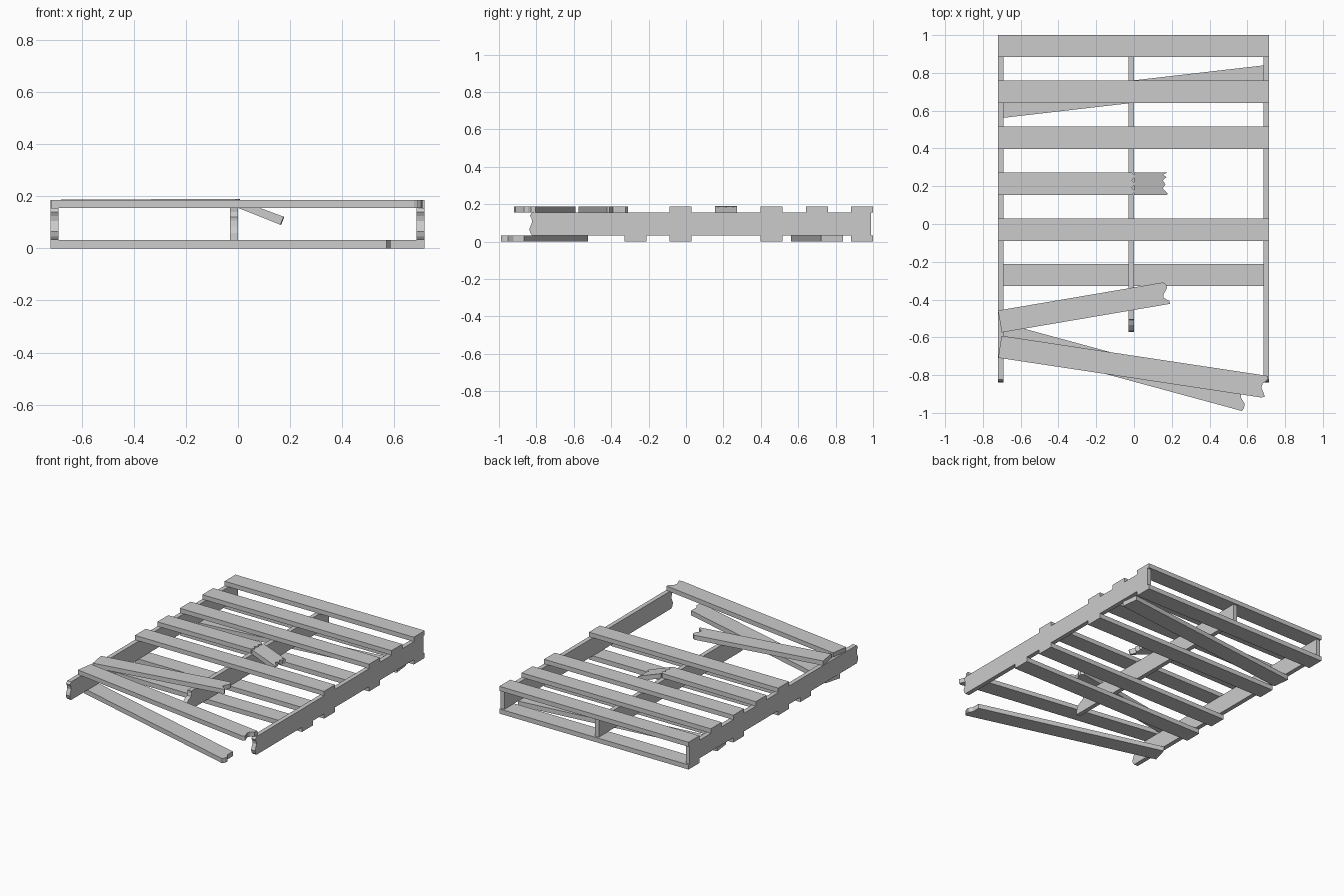
import bpy, bmesh
from mathutils import Vector

if "Cube" in bpy.data.objects:
    bpy.data.objects.remove(bpy.data.objects["Cube"])

X0, X1 = -0.72, 0.716
TOP = (0.156, 0.187)
BOT = (0.0, 0.032)
W = 0.118


def prism(name, outline, axis, lo, hi):
    """Extrude a 2D outline along an axis: z -> (x,y), x -> (y,z)."""
    bm = bmesh.new()
    pts = [(a, b, lo) if axis == 'z' else (lo, a, b) for a, b in outline]
    face = bm.faces.new([bm.verts.new(p) for p in pts])
    ret = bmesh.ops.extrude_face_region(bm, geom=[face])
    d = Vector((0, 0, hi - lo)) if axis == 'z' else Vector((hi - lo, 0, 0))
    bmesh.ops.translate(bm, vec=d, verts=[v for v in ret['geom'] if isinstance(v, bmesh.types.BMVert)])
    bmesh.ops.recalc_face_normals(bm, faces=bm.faces[:])
    me = bpy.data.meshes.new(name)
    bm.to_mesh(me)
    bm.free()
    ob = bpy.data.objects.new(name, me)
    bpy.context.collection.objects.link(ob)
    return ob


def board(name, start, end, z, jag=((0, -1), (0, 1))):
    """Board between two centre points; jag lists (offset along, side -1..1) at its far end."""
    a, b = Vector(start), Vector(end)
    d = (b - a).normalized()
    n = Vector((-d.y, d.x)) * W / 2
    pts = [a + n, a - n] + [b + d * o + n * s for o, s in jag]
    return prism(name, [tuple(p) for p in pts], 'z', *z)


# Whole deck boards, top and bottom
for i, y in enumerate((0.942, 0.7, 0.457, -0.03)):
    board(f"top_board_{i}", (X0, y), (X1, y), TOP)
for i, y in enumerate((0.942, 0.457, -0.03, -0.27)):
    board(f"bottom_board_{i}", (X0, y), (X1, y), BOT)

# Skewed loose boards
board("skewed_bottom_board", (-0.705, 0.62), (0.692, 0.781), BOT)
board("skewed_top_board_short", (-0.71, -0.516), (0.172, -0.366), TOP,
      ((0.01, -1), (0.008, -0.75), (-0.02, -0.35), (-0.018, -0.1), (0.006, 0.4), (0.008, 0.7), (-0.008, 1)))
board("skewed_top_board_long", (-0.71, -0.65), (0.695, -0.862), TOP,
      ((-0.01, -1), (0.005, -0.85), (-0.008, -0.45), (-0.02, -0.1), (-0.016, 0.25), (0.004, 0.6), (0.006, 1)))
board("skewed_bottom_board_broken", (-0.705, -0.582), (0.587, -0.933), BOT,
      ((0.0, -1), (0.006, -0.7), (0.004, -0.3), (-0.022, 0.1), (-0.028, 0.5), (-0.036, 1)))

# Snapped top board: fixed stub and drooping splintered end
jag = ((-0.01, -1), (0.006, -0.7), (-0.012, -0.35), (0.008, 0), (-0.012, 0.3), (0.006, 0.65), (-0.01, 1))
stub = board("snapped_board_stub", (X0, 0.213), (0, 0.213), TOP, jag)
for v in stub.data.vertices:
    v.co.z += 0.004 * max(0, (v.co.x - X0) / 0.72)
droop = board("snapped_board_end", (0, 0.213), (0.175, 0.213), TOP,
              ((0, -1), (0.003, -0.85), (-0.025, -0.4), (-0.008, -0.1), (-0.022, 0.3), (-0.003, 0.6),
               (-0.022, 0.8), (0, 1)))
for v in droop.data.vertices:
    x = v.co.x
    if v.co.z < 0.17:
        v.co.x = x * 0.93
    v.co.z -= 0.37 * x

# Stringers on edge, front ends broken
Z0, Z1 = BOT[1], TOP[0]
side_end = [(-0.822, Z0), (-0.832, 0.045), (-0.838, 0.065), (-0.828, 0.09),
            (-0.822, 0.105), (-0.826, 0.125), (-0.834, 0.14), (-0.822, Z1)]
mid_end = [(-0.572, Z0), (-0.57, 0.06), (-0.56, 0.085), (-0.535, 0.108),
           (-0.508, 0.12), (-0.503, 0.14), (-0.505, Z1)]
back = [(0.988, Z1), (0.988, Z0)]
for name, x, end in (("left_stringer", X0, side_end), ("middle_stringer", -0.03, mid_end),
                     ("right_stringer", X1 - 0.03, side_end)):
    prism(name, end + back, 'x', x, x + 0.03)
